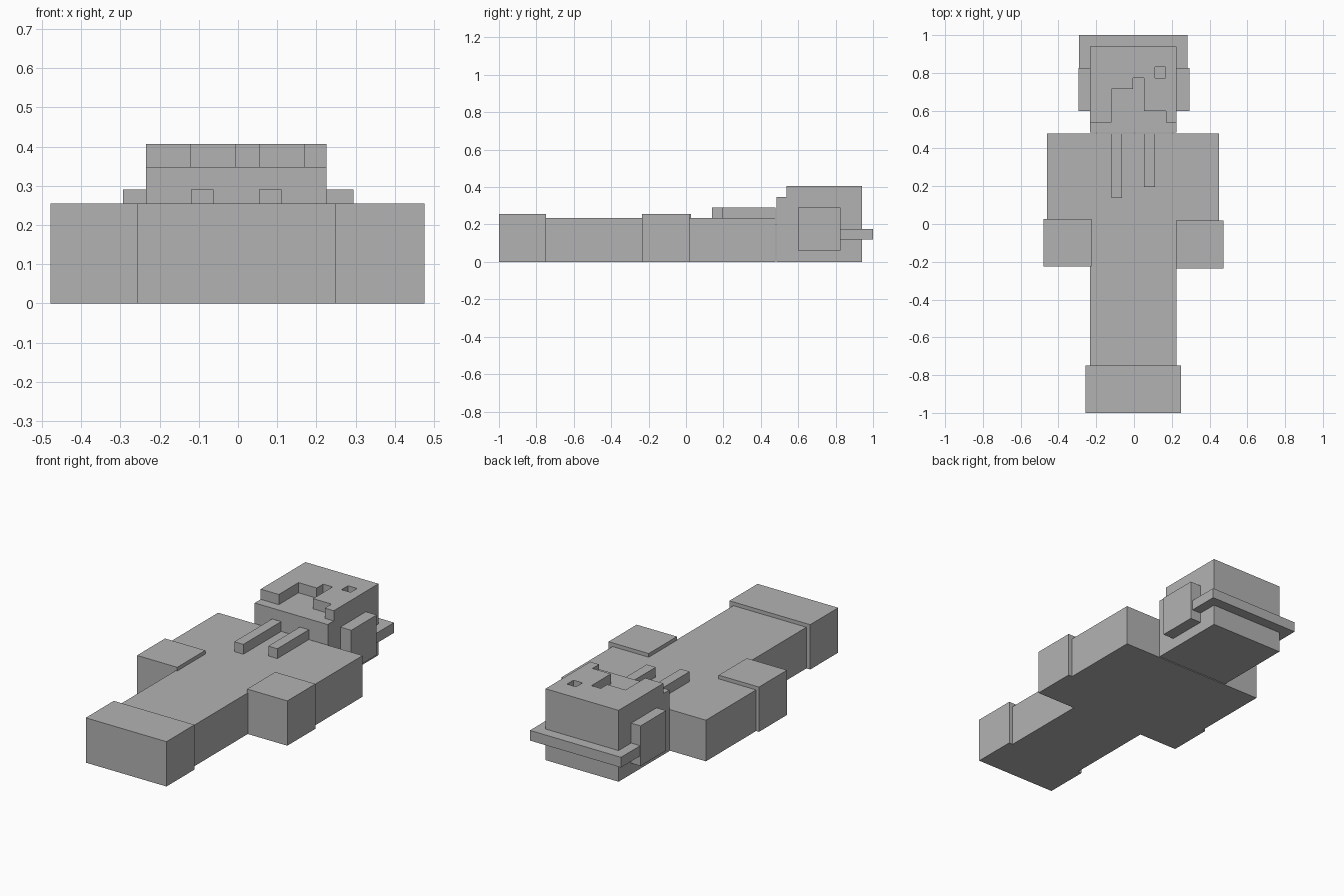
import bpy
import bmesh

if "Cube" in bpy.data.objects:
    bpy.data.objects.remove(bpy.data.objects["Cube"])

GREY = (0.45, 0.45, 0.45, 1.0)
mat = bpy.data.materials.new("plain grey")
mat.use_nodes = True
mat.diffuse_color = GREY
mat.node_tree.nodes["Principled BSDF"].inputs["Base Color"].default_value = GREY


def prism(name, loops, z0, z1):
    """Extrude an outline (first loop) with optional holes from z0 to z1."""
    bm = bmesh.new()
    edges = []
    for loop in loops:
        vs = [bm.verts.new((x, y, z0)) for x, y in loop]
        edges += [bm.edges.new((a, b)) for a, b in zip(vs, vs[1:] + vs[:1])]
    bmesh.ops.triangle_fill(bm, edges=edges, use_beauty=True, normal=(0, 0, 1))
    res = bmesh.ops.extrude_face_region(bm, geom=bm.faces[:], use_keep_orig=True)
    top = [v for v in res["geom"] if isinstance(v, bmesh.types.BMVert)]
    bmesh.ops.translate(bm, verts=top, vec=(0, 0, z1 - z0))
    bmesh.ops.dissolve_limit(bm, angle_limit=0.01, verts=bm.verts[:], edges=bm.edges[:])
    bmesh.ops.recalc_face_normals(bm, faces=bm.faces[:])
    mesh = bpy.data.meshes.new(name)
    bm.to_mesh(mesh)
    bm.free()
    mesh.materials.append(mat)
    obj = bpy.data.objects.new(name, mesh)
    bpy.context.collection.objects.link(obj)
    return obj


def rect(x0, x1, y0, y1):
    return [(x0, y0), (x1, y0), (x1, y1), (x0, y1)]


def box(name, x0, x1, y0, y1, z0, z1):
    return prism(name, [rect(x0, x1, y0, y1)], z0, z1)


# Sides of the legs and head
L, R = 0.226, -0.234

# Torso with upper arms, and joined legs
prism("body", [[(R, -0.75), (L, -0.75), (L, 0.01), (0.45, 0.01),
                (0.45, 0.478), (-0.46, 0.478), (-0.46, 0.01), (R, 0.01)]], 0, 0.234)

# Shoes and hands, slightly thicker than the limbs
box("shoes", -0.258, 0.25, -1, -0.748, 0, 0.255)
box("left_hand", 0.222, 0.475, -0.235, 0.018, 0, 0.255)
box("right_hand", -0.478, -0.225, -0.225, 0.027, 0, 0.255)

# Hood cords on the chest
box("left_cord", 0.054, 0.111, 0.195, 0.478, 0.234, 0.29)
box("right_cord", -0.12, -0.063, 0.138, 0.478, 0.234, 0.29)

# Head, with a raised hair and face layer that has one eye hole
box("head", R, L, 0.484, 0.94, 0, 0.348)
hair = [(R, 0.94), (R, 0.538), (-0.12, 0.538), (-0.12, 0.715), (-0.005, 0.715),
        (-0.005, 0.773), (0.054, 0.773), (0.054, 0.598), (0.17, 0.598),
        (0.17, 0.538), (L, 0.538), (L, 0.94)]
prism("hair", [hair, rect(0.111, 0.168, 0.772, 0.83)], 0.348, 0.406)

# Headphones: two ear cups and a band around the back of the head
box("left_ear_cup", L, 0.294, 0.598, 0.827, 0.062, 0.29)
box("right_ear_cup", -0.293, R, 0.598, 0.827, 0.062, 0.29)
prism("headband", [[(-0.291, 0.827), (R, 0.827), (R, 0.94), (L, 0.94),
                    (L, 0.827), (0.282, 0.827), (0.282, 1), (-0.291, 1)]], 0.119, 0.177)
